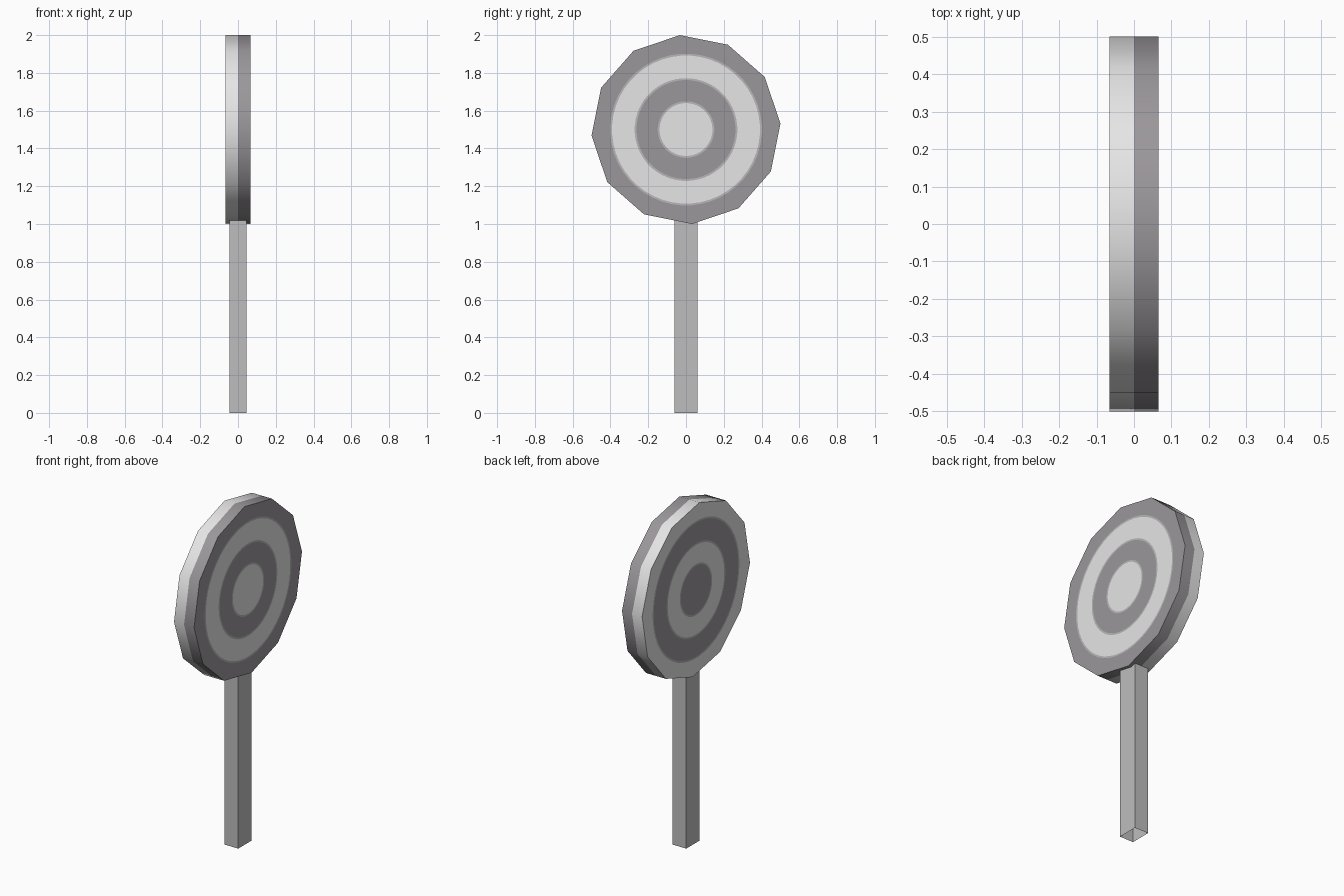
import bpy, bmesh, math

if "Cube" in bpy.data.objects:
    bpy.data.objects.remove(bpy.data.objects["Cube"])

CZ, R, HALF = 1.5, 0.501, 0.065
SIDES, SUB = 12, 4
TILT = math.radians(3.7)


def material(name, rgb):
    lin = [((c / 255 + 0.055) / 1.055) ** 2.4 for c in rgb]
    m = bpy.data.materials.new(name)
    m.diffuse_color = (*lin, 1)
    m.use_nodes = True
    m.node_tree.nodes["Principled BSDF"].inputs["Base Color"].default_value = m.diffuse_color
    return m


light = material("light grey", (230, 230, 230))
dark = material("mauve grey", (155, 151, 155))
mid = material("blend grey", (184, 182, 184))
wood = material("stick grey", (190, 190, 190))


def finish(bm, name, mats):
    bmesh.ops.recalc_face_normals(bm, faces=bm.faces)
    me = bpy.data.meshes.new(name)
    bm.to_mesh(me)
    bm.free()
    for m in mats:
        me.materials.append(m)
    ob = bpy.data.objects.new(name, me)
    bpy.context.collection.objects.link(ob)
    return ob


def corner(k):
    a = TILT + 2 * math.pi * k / SIDES
    return R * math.cos(a), R * math.sin(a)


# Twelve-sided rim in two colour bands
bm = bmesh.new()
loops = [[bm.verts.new((x, corner(k)[0], CZ + corner(k)[1])) for k in range(SIDES)]
         for x in (-HALF, 0, HALF)]
for b in range(2):
    for k in range(SIDES):
        n = (k + 1) % SIDES
        f = bm.faces.new((loops[b][k], loops[b][n], loops[b + 1][n], loops[b + 1][k]))
        f.material_index = b
        f.smooth = True
finish(bm, "rim", [light, dark])


# Target faces: concentric rings, colours swapped on the two sides
def target_face(name, x, first, second):
    bm = bmesh.new()
    count = SIDES * SUB
    rings = []
    outer = []
    for i in range(count):
        k, t = divmod(i, SUB)
        (y0, z0), (y1, z1) = corner(k), corner(k + 1)
        t /= SUB
        outer.append(bm.verts.new((x, y0 + (y1 - y0) * t, CZ + z0 + (z1 - z0) * t)))
    rings.append(outer)
    for r in (0.402, 0.392, 0.272, 0.262, 0.15, 0.14):
        rings.append([bm.verts.new((x, r * math.cos(TILT + 2 * math.pi * i / count),
                                    CZ + r * math.sin(TILT + 2 * math.pi * i / count)))
                      for i in range(count)])
    pattern = (0, 2, 1, 2, 0, 2)
    for j, idx in enumerate(pattern):
        for i in range(count):
            n = (i + 1) % count
            f = bm.faces.new((rings[j][i], rings[j][n], rings[j + 1][n], rings[j + 1][i]))
            f.material_index = idx
    bm.faces.new(rings[-1]).material_index = 1
    bm.normal_update()
    if bm.faces[:][0].normal.x * x < 0:
        bmesh.ops.reverse_faces(bm, faces=bm.faces)
    me = bpy.data.meshes.new(name)
    bm.to_mesh(me)
    bm.free()
    for m in (first, second, mid):
        me.materials.append(m)
    bpy.context.collection.objects.link(bpy.data.objects.new(name, me))


target_face("right_face", HALF, dark, light)
target_face("left_face", -HALF, light, dark)

# Square stick, open at both ends
bm = bmesh.new()
pts = [(-0.045, -0.062), (0.045, -0.062), (0.045, 0.062), (-0.045, 0.062)]
low = [bm.verts.new((x, y, 0)) for x, y in pts]
top = [bm.verts.new((x, y, 1.025)) for x, y in pts]
for i in range(4):
    n = (i + 1) % 4
    bm.faces.new((low[i], low[n], top[n], top[i]))
finish(bm, "stick", [wood])
